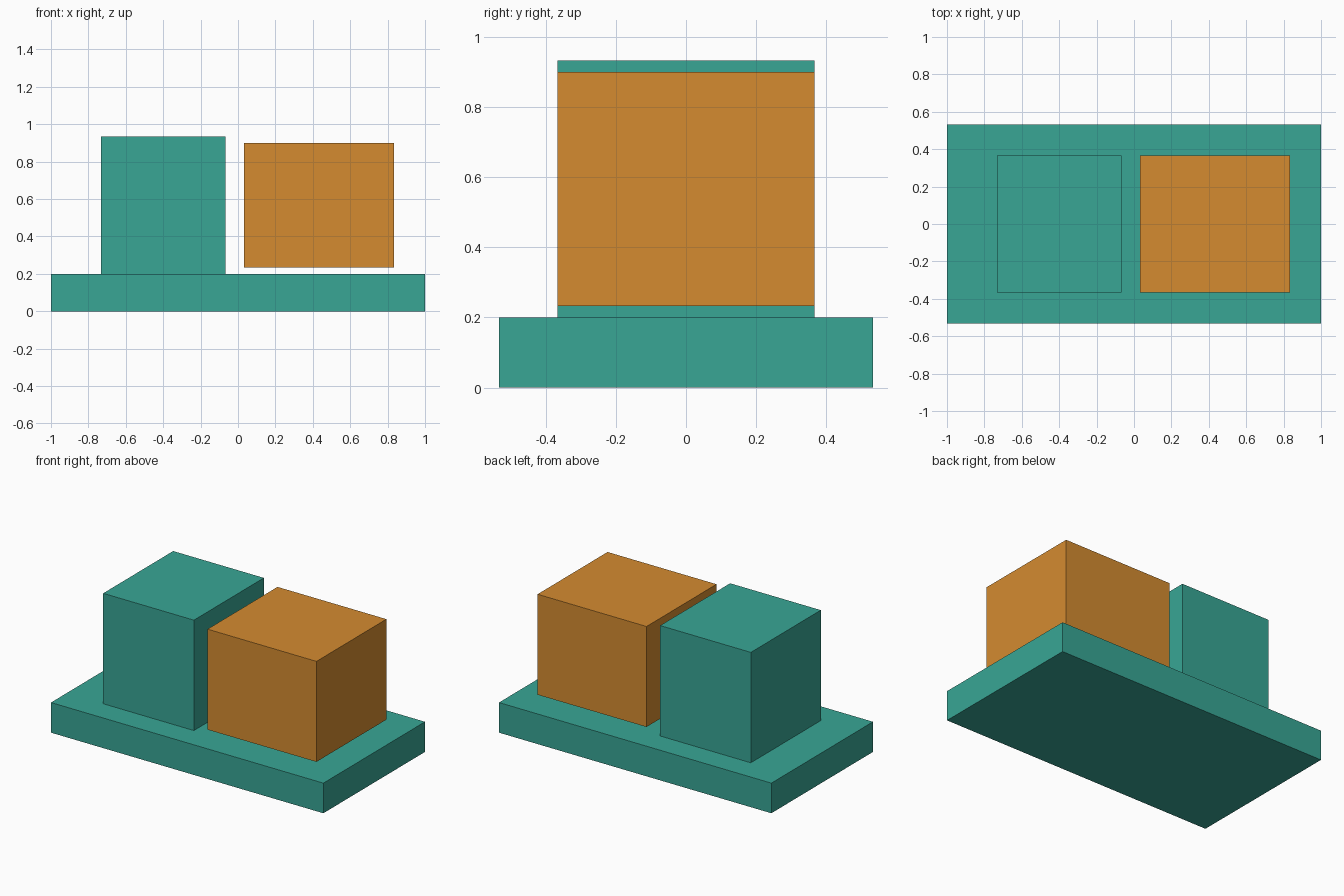
import bpy

if "Cube" in bpy.data.objects:
    bpy.data.objects.remove(bpy.data.objects["Cube"])


def make_material(name, color):
    mat = bpy.data.materials.new(name)
    mat.diffuse_color = color
    mat.use_nodes = True
    mat.node_tree.nodes["Principled BSDF"].inputs["Base Color"].default_value = mat.diffuse_color
    return mat


def box(name, x, y, z, mat):
    """Box from (min, max) ranges on each axis."""
    ranges = (x, y, z)
    bpy.ops.mesh.primitive_cube_add(size=1, location=[(a + b) / 2 for a, b in ranges])
    obj = bpy.context.object
    obj.name = name
    obj.scale = [b - a for a, b in ranges]
    bpy.ops.object.transform_apply(location=False, rotation=False, scale=True)
    obj.data.materials.append(mat)
    return obj


teal = make_material("teal", (0.04, 0.38, 0.30, 1))
orange = make_material("orange", (0.66, 0.26, 0.03, 1))

depth = (-0.367, 0.367)

# Wide slab at the bottom
box("base_plate", (-1, 1), (-0.533, 0.533), (0, 0.2), teal)

# Tall block standing on the slab
box("fixed_block", (-0.733, -0.067), depth, (0.2, 0.933), teal)

# Separate block hovering just above the slab
box("loose_block", (0.033, 0.833), depth, (0.233, 0.9), orange)
